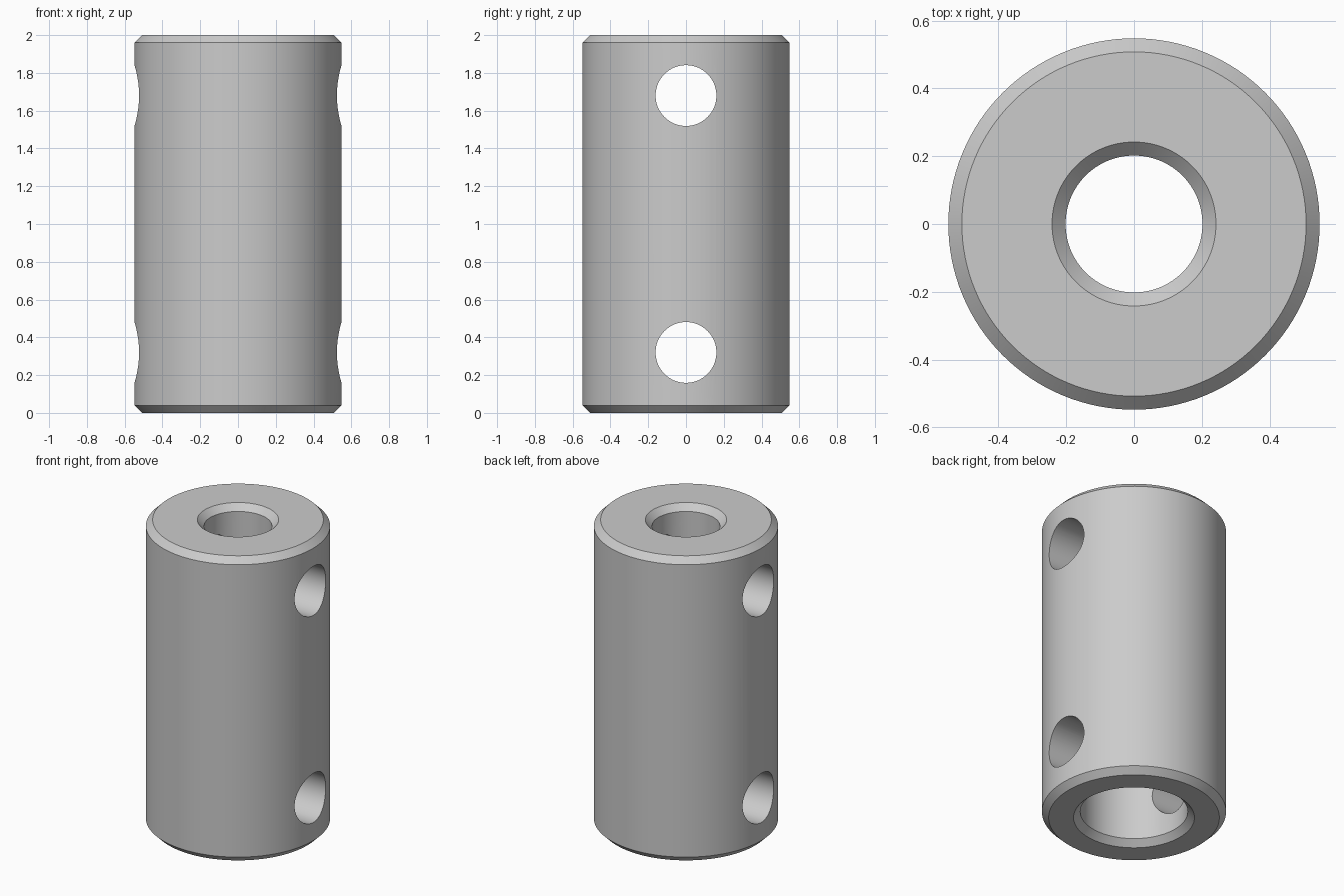
import bpy, bmesh, math
from mathutils import Matrix, Vector

# Remove the default cube
cube = bpy.data.objects.get("Cube")
if cube:
    bpy.data.objects.remove(cube, do_unlink=True)

OUTER, SMALL_BORE, LARGE_BORE = 0.548, 0.202, 0.32
HEIGHT, STEP_Z, CHAMFER = 2.0, 1.0, 0.04
HOLE_RADIUS, HOLE_INSET = 0.161, 0.32
SEGMENTS = 128

# Material
steel = bpy.data.materials.new("grey steel")
steel.use_nodes = True
colour = (0.6, 0.6, 0.6, 1.0)
steel.diffuse_color = colour
steel.node_tree.nodes["Principled BSDF"].inputs["Base Color"].default_value = colour


def make_object(name, bm):
    bmesh.ops.recalc_face_normals(bm, faces=bm.faces)
    mesh = bpy.data.meshes.new(name)
    bm.to_mesh(mesh)
    bm.free()
    obj = bpy.data.objects.new(name, mesh)
    bpy.context.collection.objects.link(obj)
    mesh.materials.append(steel)
    return obj


def lathe(name, profile):
    """Revolve a closed (radius, z) profile around the z axis."""
    bm = bmesh.new()
    verts = [bm.verts.new((r, 0, z)) for r, z in profile]
    edges = [bm.edges.new((a, b)) for a, b in zip(verts, verts[1:] + verts[:1])]
    bmesh.ops.spin(bm, geom=verts + edges, axis=(0, 0, 1), cent=(0, 0, 0),
                   angle=math.tau, steps=SEGMENTS, use_merge=True)
    bmesh.ops.remove_doubles(bm, verts=bm.verts, dist=1e-5)
    return make_object(name, bm)


# Sleeve with chamfered rims and a stepped bore
coupling = lathe("coupling_sleeve", [
    (LARGE_BORE + CHAMFER, 0),
    (OUTER - CHAMFER, 0),
    (OUTER, CHAMFER),
    (OUTER, HEIGHT - CHAMFER),
    (OUTER - CHAMFER, HEIGHT),
    (SMALL_BORE + CHAMFER, HEIGHT),
    (SMALL_BORE, HEIGHT - CHAMFER),
    (SMALL_BORE, STEP_Z),
    (LARGE_BORE, STEP_Z),
    (LARGE_BORE, CHAMFER),
])

# Cross holes for the set screws, drilled through both walls
bm = bmesh.new()
for z in (HOLE_INSET, HEIGHT - HOLE_INSET):
    bmesh.ops.create_cone(
        bm, cap_ends=True, segments=64, radius1=HOLE_RADIUS, radius2=HOLE_RADIUS,
        depth=2 * OUTER + 0.4,
        matrix=Matrix.Translation(Vector((0, 0, z))) @ Matrix.Rotation(math.pi / 2, 4, "Y"))
drill = make_object("screw_hole_cutter", bm)
drill.hide_render = True

cut = coupling.modifiers.new("screw_holes", "BOOLEAN")
cut.operation = "DIFFERENCE"
cut.solver = "EXACT"
cut.object = drill

bpy.ops.object.select_all(action="DESELECT")
coupling.select_set(True)
bpy.context.view_layer.objects.active = coupling
bpy.ops.object.modifier_apply(modifier=cut.name)
bpy.data.objects.remove(drill, do_unlink=True)

# Smooth walls, crisp rims
bpy.ops.object.shade_smooth_by_angle(angle=math.radians(30))
